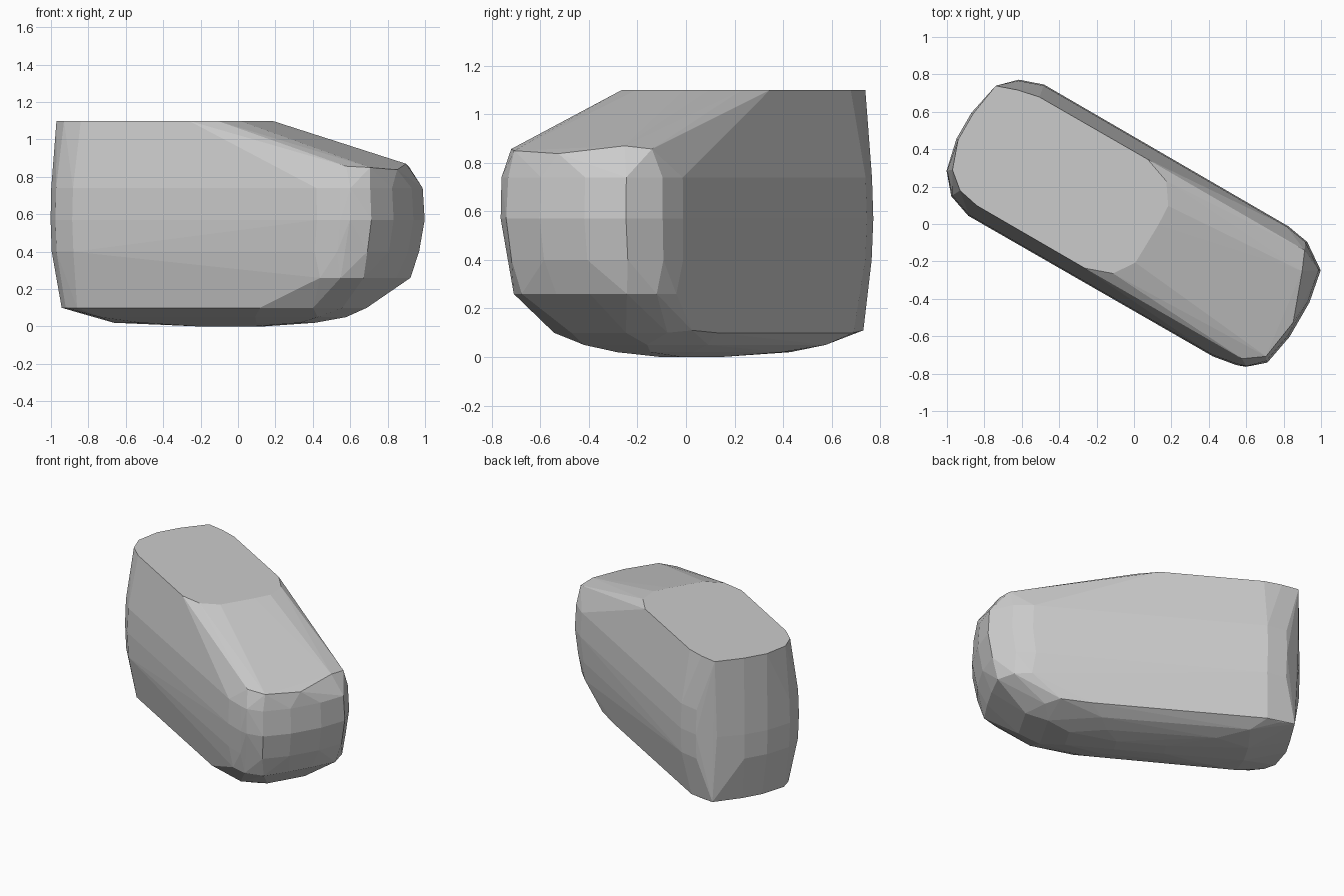
import bpy, bmesh
from math import radians
from mathutils import Matrix

if "Cube" in bpy.data.objects:
    bpy.data.objects.remove(bpy.data.objects["Cube"])

# half outlines (along length, half width) at each height; mirrored across the long axis
rear = [(-1.05, .08), (-1.01, .255), (-.92, .36), (-.79, .405)]
nose = [(.72, .402), (.85, .38), (.988, .285), (1.022, .106)]
rings = [
    (0.00, [(-.2, .05), (.12, .05)]),
    (0.02, [(-.72, .08), (-.5, .17), (.2, .15), (.43, .08)]),
    (0.05, [(-.7, .26), (.25, .25), (.58, .15)]),
    (0.10, [(-.99, .07), (-.95, .24), (-.89, .3), (-.8, .335),
            (.33, .335), (.62, .27), (.72, .13)]),
    (0.26, [(.72, .37), (.83, .34), (.92, .25), (.93, .08)]),
    (0.40, [(u * .995, v * .985) for u, v in rear] +
           [(u * .97, v * .97) for u, v in nose]),
    (0.57, rear + nose),
    (0.74, [(u * .998, v * .985) for u, v in rear] +
           [(u * .99, v * .985) for u, v in nose]),
    (0.857, [(.74, .34), (.86, .335)]),
    (1.10, [(-1.04, .08), (-.985, .235), (-.895, .31), (-.777, .335),
            (-.11, .336), (.035, .285), (.11, .175), (.115, .06)]),
]
# uneven corners that break the symmetry
corners = [(-.985, .275, .11), (-1.01, .27, 1.1), (.53, .335, .11), (.905, .23, .87),
           (1.0, -.03, .838), (.965, -.26, .85), (.90, -.362, .57), (.90, -.358, .74)]

# faceted stone: hull over the mirrored rings and corners
bm = bmesh.new()
for z, half in rings:
    for u, v in half:
        for side in (-1, 1):
            bm.verts.new((u, side * v, z))
for co in corners:
    bm.verts.new(co)
hull = bmesh.ops.convex_hull(bm, input=bm.verts[:])
loose = {g for g in hull["geom_interior"] + hull["geom_unused"]
         if isinstance(g, bmesh.types.BMVert) and not g.link_faces}
bmesh.ops.delete(bm, geom=list(loose), context='VERTS')
bmesh.ops.dissolve_limit(bm, angle_limit=radians(1), verts=bm.verts[:], edges=bm.edges[:])
bmesh.ops.recalc_face_normals(bm, faces=bm.faces[:])
bm.transform(Matrix.Rotation(radians(-30), 4, 'Z'))

mesh = bpy.data.meshes.new("stone")
bm.to_mesh(mesh)
bm.free()
bpy.context.collection.objects.link(bpy.data.objects.new("stone", mesh))
